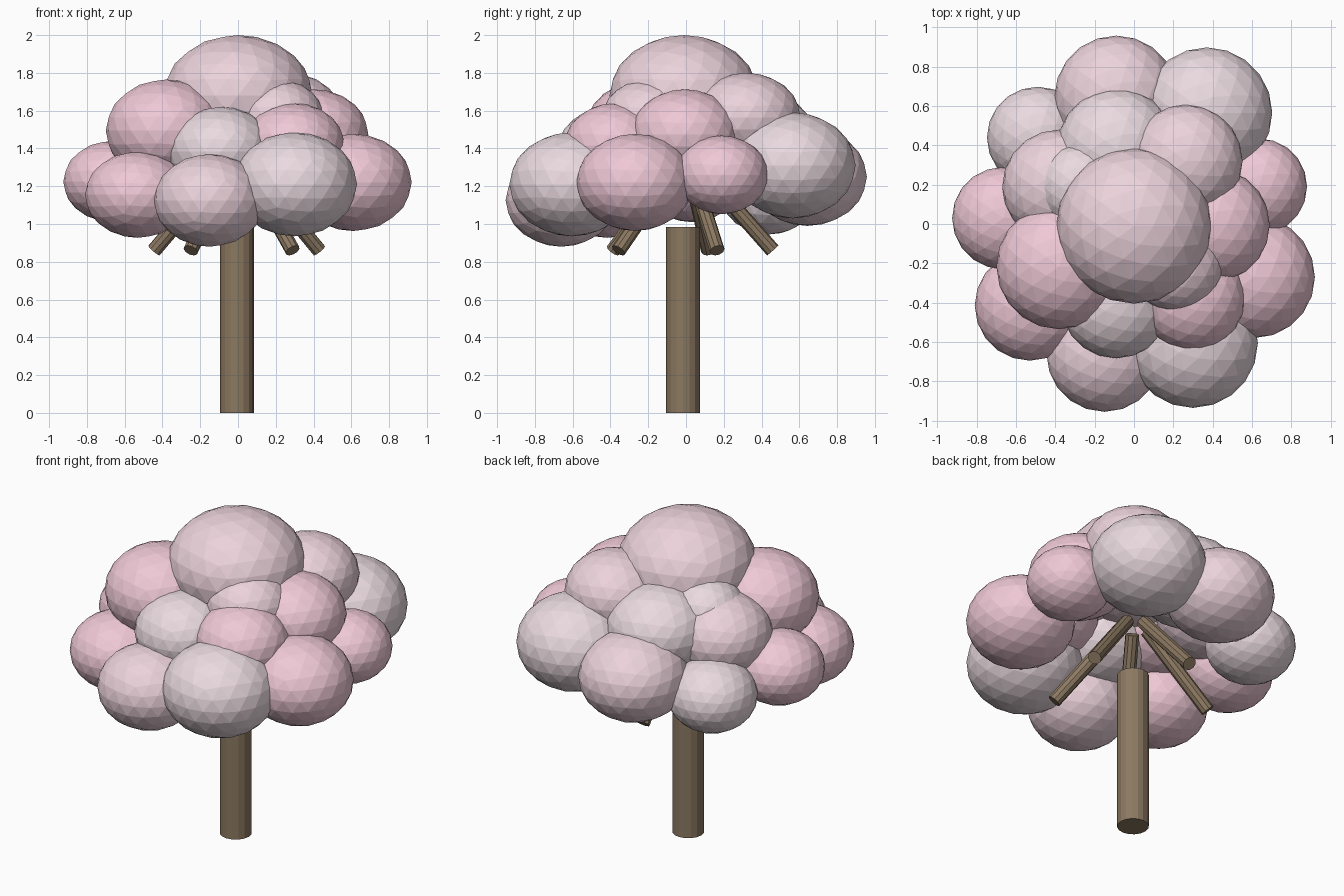
import bpy
from math import cos, sin, radians
from mathutils import Vector


def material(name, color):
    m = bpy.data.materials.new(name)
    m.diffuse_color = (*color, 1)
    return m


bark = material("bark", (0.26, 0.19, 0.12))
pink = material("pink", (0.86, 0.58, 0.67))
blush = material("blush", (0.84, 0.65, 0.71))
pale = material("pale", (0.82, 0.70, 0.74))


def limb(name, a, b, r, sides):
    a, b = Vector(a), Vector(b)
    bpy.ops.mesh.primitive_cylinder_add(vertices=sides, radius=r, depth=(b - a).length,
                                        location=(a + b) / 2)
    o = bpy.context.object
    o.rotation_euler = (b - a).to_track_quat('Z', 'Y').to_euler()
    o.name = name
    o.data.materials.append(bark)


def puff(name, x, y, z, r, rz, mat):
    bpy.ops.mesh.primitive_ico_sphere_add(subdivisions=3, radius=1, location=(x, y, z))
    o = bpy.context.object
    o.scale = (r, r, rz)
    o.name = name
    o.data.materials.append(mat)


# trunk
limb("trunk", (-0.005, -0.015, 0), (-0.005, -0.015, 0.985), 0.09, 16)

# five branches leaning in towards the crown centre
for i in range(5):
    a = radians(21 + 72 * i)
    limb(f"branch_{i + 1}", (0.46 * cos(a), 0.46 * sin(a), 0.86),
         (0.08 * cos(a), 0.08 * sin(a), 1.29), 0.04, 10)

# top of the crown
puff("crown_top", 0, -0.01, 1.68, 0.395, 0.32, blush)

# lower ring of blossom: x, y, z, radius, half height
lower = [
    (-0.15, -0.66, 1.125, 0.295, 0.245, blush),
    (0.30, -0.605, 1.21, 0.33, 0.275, pale),
    (0.61, -0.27, 1.22, 0.31, 0.257, pink),
    (0.635, 0.19, 1.26, 0.245, 0.208, pink),
    (0.37, 0.565, 1.31, 0.333, 0.28, pale),
    (-0.09, 0.643, 1.25, 0.315, 0.26, blush),
    (-0.49, 0.44, 1.16, 0.258, 0.215, pale),
    (-0.665, 0.03, 1.225, 0.26, 0.215, pink),
    (-0.53, -0.415, 1.155, 0.28, 0.228, pink),
]
for i, p in enumerate(lower):
    puff(f"lower_blossom_{i + 1}", *p)

# upper ring of blossom
upper = [
    (-0.38, -0.215, 1.495, 0.32, 0.27, pink),
    (-0.09, -0.40, 1.385, 0.283, 0.235, pale),
    (0.295, -0.375, 1.415, 0.27, 0.225, pink),
    (0.21, -0.20, 1.565, 0.243, 0.20, blush),
    (0.40, -0.005, 1.475, 0.29, 0.238, pink),
    (0.265, 0.32, 1.565, 0.287, 0.235, blush),
    (-0.085, 0.38, 1.45, 0.308, 0.255, pale),
    (-0.275, 0.19, 1.55, 0.217, 0.18, pale),
    (-0.38, 0.19, 1.42, 0.29, 0.24, blush),
]
for i, p in enumerate(upper):
    puff(f"upper_blossom_{i + 1}", *p)
